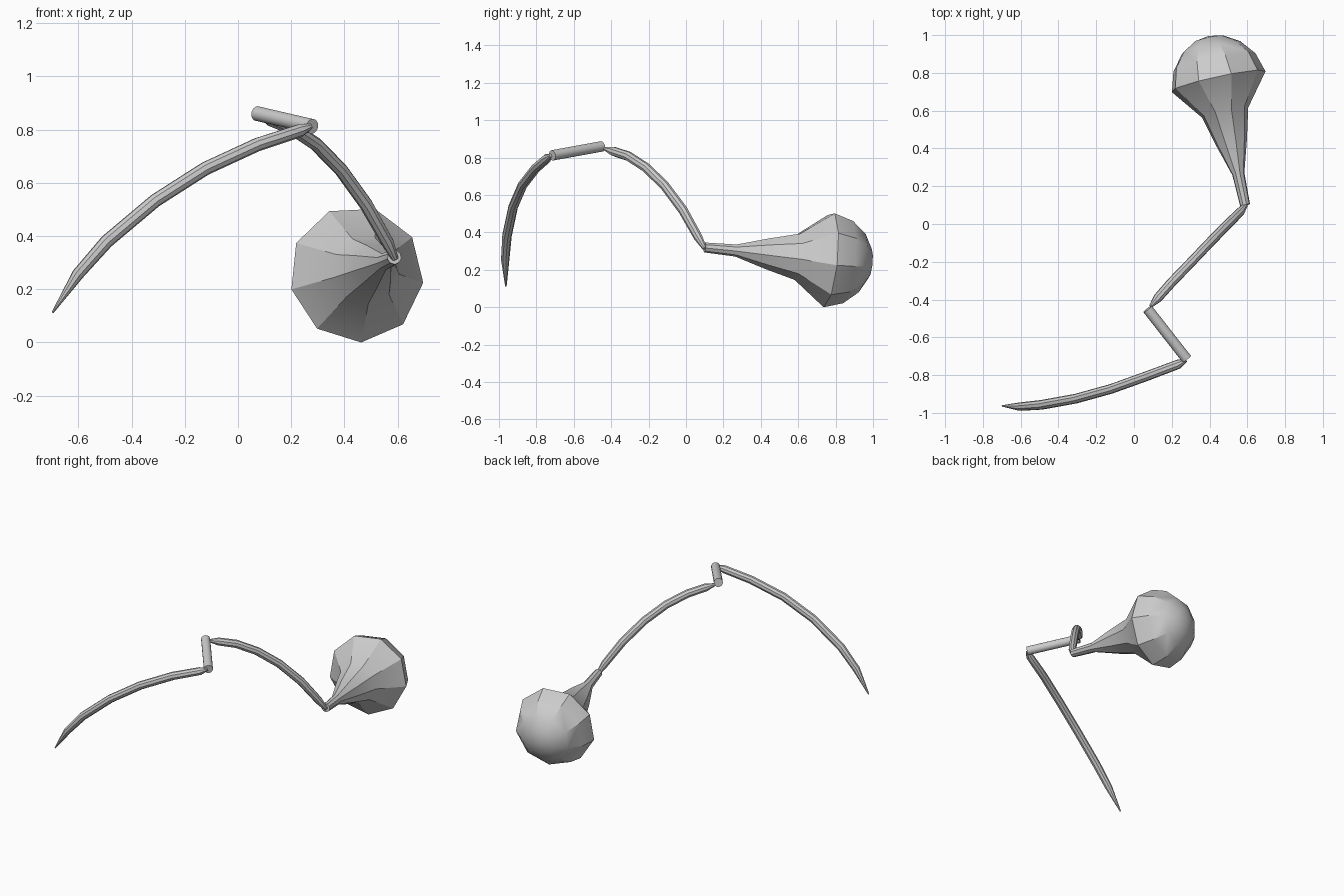
import bpy, bmesh, math
from mathutils import Vector

if "Cube" in bpy.data.objects:
    bpy.data.objects.remove(bpy.data.objects["Cube"])


def loft(name, points, radii, sides, ref, phase=0.0, angle=30):
    """Skin rings of given radius along a path, with closed ends."""
    pts = [Vector(p) for p in points]
    bm = bmesh.new()
    rings = []
    for i, p in enumerate(pts):
        t = (pts[min(i + 1, len(pts) - 1)] - pts[max(i - 1, 0)]).normalized()
        u = Vector(ref)
        u = (u - t * u.dot(t)).normalized()
        v = u.cross(t)
        ring = []
        for k in range(sides):
            a = math.radians(phase) + 2 * math.pi * k / sides
            ring.append(bm.verts.new(p + radii[i] * (u * math.cos(a) + v * math.sin(a))))
        rings.append(ring)
    for a, b in zip(rings, rings[1:]):
        for k in range(sides):
            j = (k + 1) % sides
            bm.faces.new((a[k], a[j], b[j], b[k]))
    bm.faces.new(rings[0])
    bm.faces.new(rings[-1])
    bmesh.ops.remove_doubles(bm, verts=bm.verts, dist=0.0002)
    bmesh.ops.recalc_face_normals(bm, faces=bm.faces)
    mesh = bpy.data.meshes.new(name)
    bm.to_mesh(mesh)
    bm.free()
    ob = bpy.data.objects.new(name, mesh)
    bpy.context.collection.objects.link(ob)
    bpy.ops.object.select_all(action='DESELECT')
    ob.select_set(True)
    bpy.context.view_layer.objects.active = ob
    bpy.ops.object.shade_smooth_by_angle(angle=math.radians(angle))
    return ob


# Nine-sided bulb with a flared neck, as a profile along a tilted axis
neck = Vector((0.588, 0.10, 0.32))
axis = Vector((-0.215, 0.99, -0.096)).normalized()
profile = [(0, .027), (.17, .033), (.34, .084), (.505, .127), (.675, .258),
           (.78, .226), (.86, .16), (.905, .082), (.92, .0)]
# angle runs from x towards z when seen from the front (x cross axis = z)
loft("bulb", [neck + axis * t for t, r in profile], [r for t, r in profile],
     9, (1, 0, 0), phase=-6)

# Curved arm between the bulb and the link
arm_path = [(.590, .100, .315), (.563, .065, .375), (.482, -.015, .518),
            (.388, -.112, .648), (.293, -.212, .745), (.200, -.308, .807),
            (.126, -.392, .835), (.088, -.436, .848)]
loft("inner_arm", arm_path, [.013, .024, .026, .026, .026, .026, .025, .009],
     9, (.72, -.69, 0), phase=10)

# Short round link
loft("link", [(.072, -.450, .860), (.279, -.715, .812)], [.028, .028],
     16, (0, 0, 1))

# Curved outer arm ending in a point
outer_path = [(.275, -.722, .812), (.235, -.742, .797), (.073, -.803, .744),
              (-.122, -.873, .654), (-.310, -.925, .534), (-.493, -.958, .380),
              (-.602, -.967, .256), (-.697, -.963, .112)]
loft("outer_arm", outer_path, [.009, .025, .026, .026, .026, .026, .023, .004],
     9, (.2, -.98, 0), phase=10)
